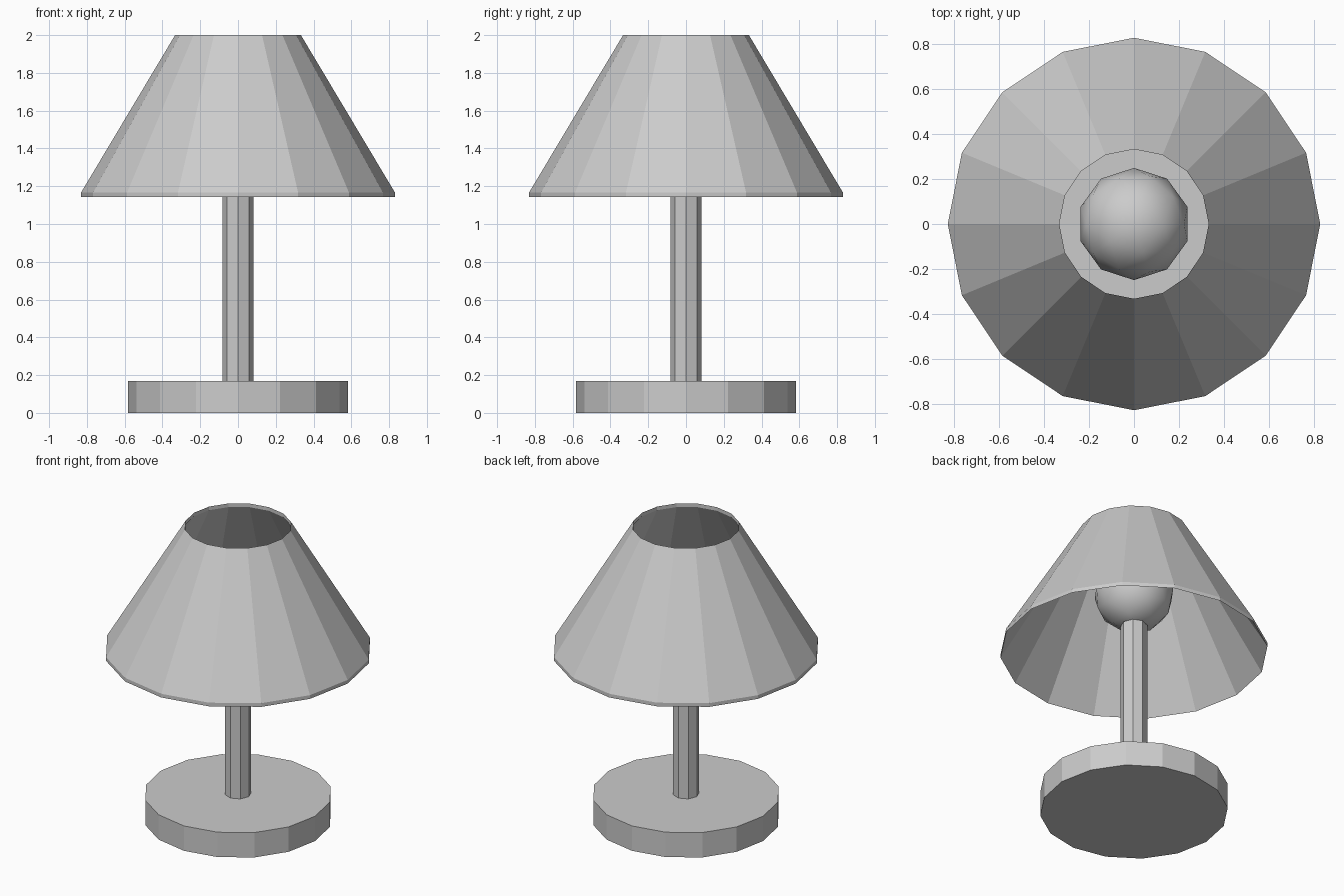
import bpy, bmesh
from math import cos, sin, tau

if "Cube" in bpy.data.objects:
    bpy.data.objects.remove(bpy.data.objects["Cube"])


def lathe(name, profile, sides, closed=False):
    """Revolve (radius, z) points into a faceted part; open profiles get end caps."""
    bm = bmesh.new()
    rings = [[bm.verts.new((r * cos(tau * i / sides), r * sin(tau * i / sides), z))
              for i in range(sides)] for r, z in profile]
    pairs = list(zip(rings, rings[1:]))
    if closed:
        pairs.append((rings[-1], rings[0]))
    for a, b in pairs:
        for i in range(sides):
            j = (i + 1) % sides
            bm.faces.new((a[i], a[j], b[j], b[i]))
    if not closed:
        bm.faces.new(rings[0])
        bm.faces.new(rings[-1])
    bmesh.ops.recalc_face_normals(bm, faces=bm.faces)
    mesh = bpy.data.meshes.new(name)
    bm.to_mesh(mesh)
    bm.free()
    obj = bpy.data.objects.new(name, mesh)
    bpy.context.collection.objects.link(obj)
    return obj


# round foot and stem
lathe("base", [(0.583, 0), (0.583, 0.17)], 16)
lathe("pole", [(0.083, 0.165), (0.083, 1.33)], 8)

# thin conical shade, open at both ends, with short vertical rims
lathe("shade", [(0.83, 1.143), (0.83, 1.168), (0.333, 2.0), (0.333, 1.975)], 16, closed=True)

# smooth low-poly bulb on top of the pole
bpy.ops.mesh.primitive_ico_sphere_add(subdivisions=2, radius=0.25, location=(0, 0, 1.56))
bulb = bpy.context.object
bulb.name = "bulb"
bpy.ops.object.shade_smooth()
